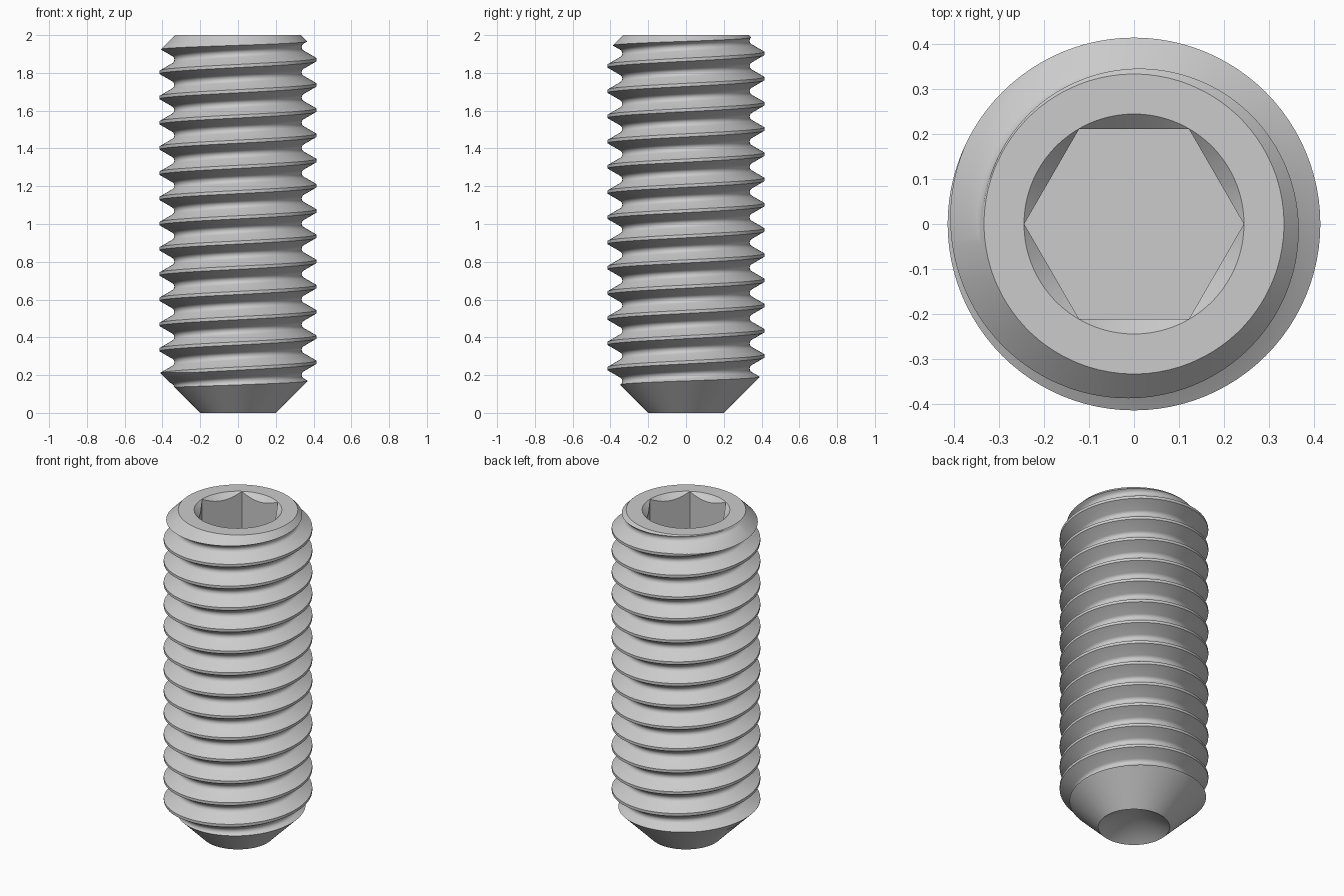
import bpy, bmesh
from math import pi, sin, cos, tan, radians

if "Cube" in bpy.data.objects:
    bpy.data.objects.remove(bpy.data.objects["Cube"])

N = 96                      # segments around
PITCH, CREST, ROOT = 0.1335, 0.415, 0.337
TURNS, Z0 = 20, 0.268 - 4 * 0.1335


def make_object(name, bm):
    bmesh.ops.recalc_face_normals(bm, faces=bm.faces[:])
    me = bpy.data.meshes.new(name)
    bm.to_mesh(me)
    bm.free()
    ob = bpy.data.objects.new(name, me)
    bpy.context.collection.objects.link(ob)
    return ob


def lathe(name, profile, n, offset=0.0):
    """Closed solid of revolution; first and last points lie on the axis."""
    bm = bmesh.new()
    a = bm.verts.new((0, 0, profile[0][1]))
    b = bm.verts.new((0, 0, profile[-1][1]))
    rings = [[bm.verts.new((r * cos(2 * pi * i / n + offset), r * sin(2 * pi * i / n + offset), z))
              for i in range(n)] for r, z in profile[1:-1]]
    for i in range(n):
        j = (i + 1) % n
        bm.faces.new((a, rings[0][j], rings[0][i]))
        bm.faces.new((b, rings[-1][i], rings[-1][j]))
        for lo, hi in zip(rings, rings[1:]):
            bm.faces.new((lo[i], lo[j], hi[j], hi[i]))
    return make_object(name, bm)


def thread_profile():
    """One pitch of thread: flat crest, 60 degree flanks, rounded root."""
    w = PITCH / 16
    t = tan(radians(30))
    rho = (PITCH / 2 - w - (CREST - ROOT) * t) / (sin(pi / 3) - t / 2)
    pts = [(CREST, -w), (CREST, w)]
    for k in range(7):
        a = radians(-60 + 20 * k)
        pts.append((ROOT + rho * (1 - cos(a)), PITCH / 2 + rho * sin(a)))
    return pts


def helical_rod(name):
    prof = thread_profile()
    m = len(prof)
    bm = bmesh.new()
    cols = []
    for i in range(N):
        a = 2 * pi * i / N
        cols.append([bm.verts.new((r * cos(a), r * sin(a), Z0 + z + PITCH * (t + i / N)))
                     for t in range(TURNS) for r, z in prof])
    rows = m * TURNS
    for i in range(N):
        nxt, s = (cols[i + 1], 0) if i < N - 1 else (cols[0], m)
        for k in range(rows - 1 - s):
            bm.faces.new((cols[i][k], nxt[k + s], nxt[k + 1 + s], cols[i][k + 1]))
    # close both ends with fans to the axis
    low = bm.verts.new((0, 0, Z0 - 0.1))
    high = bm.verts.new((0, 0, Z0 + PITCH * (TURNS + 1)))
    for e in [e for e in bm.edges if e.is_boundary]:
        v, u = e.verts
        bm.faces.new((v, u, low if v.co.z < 1 else high))
    return make_object(name, bm)


# threaded body
screw = helical_rod("set_screw")

# envelope: cup point, 45 degree lower cone, chamfered top
envelope = lathe("envelope_cutter", [(0, 0.118), (0.2, 0), (0.6, 0.4), (0.6, 1.734),
                                     (0.334, 2), (0, 2)], N, pi / N)
# hexagon socket and its countersink
socket = lathe("socket_cutter", [(0, 1.5), (0.2445, 1.5), (0.2445, 2.2), (0, 2.2)], 6)
sink = lathe("countersink_cutter", [(0, 1.755), (0.345, 2.1), (0, 2.1)], N, pi / N)

bpy.context.view_layer.objects.active = screw
screw.select_set(True)
for cutter, op in ((envelope, 'INTERSECT'), (socket, 'DIFFERENCE'), (sink, 'DIFFERENCE')):
    mod = screw.modifiers.new(cutter.name, 'BOOLEAN')
    mod.operation, mod.object, mod.solver = op, cutter, 'EXACT'
    bpy.ops.object.modifier_apply(modifier=mod.name)
    bpy.data.objects.remove(cutter)

bpy.ops.object.shade_smooth_by_angle(angle=radians(28))
